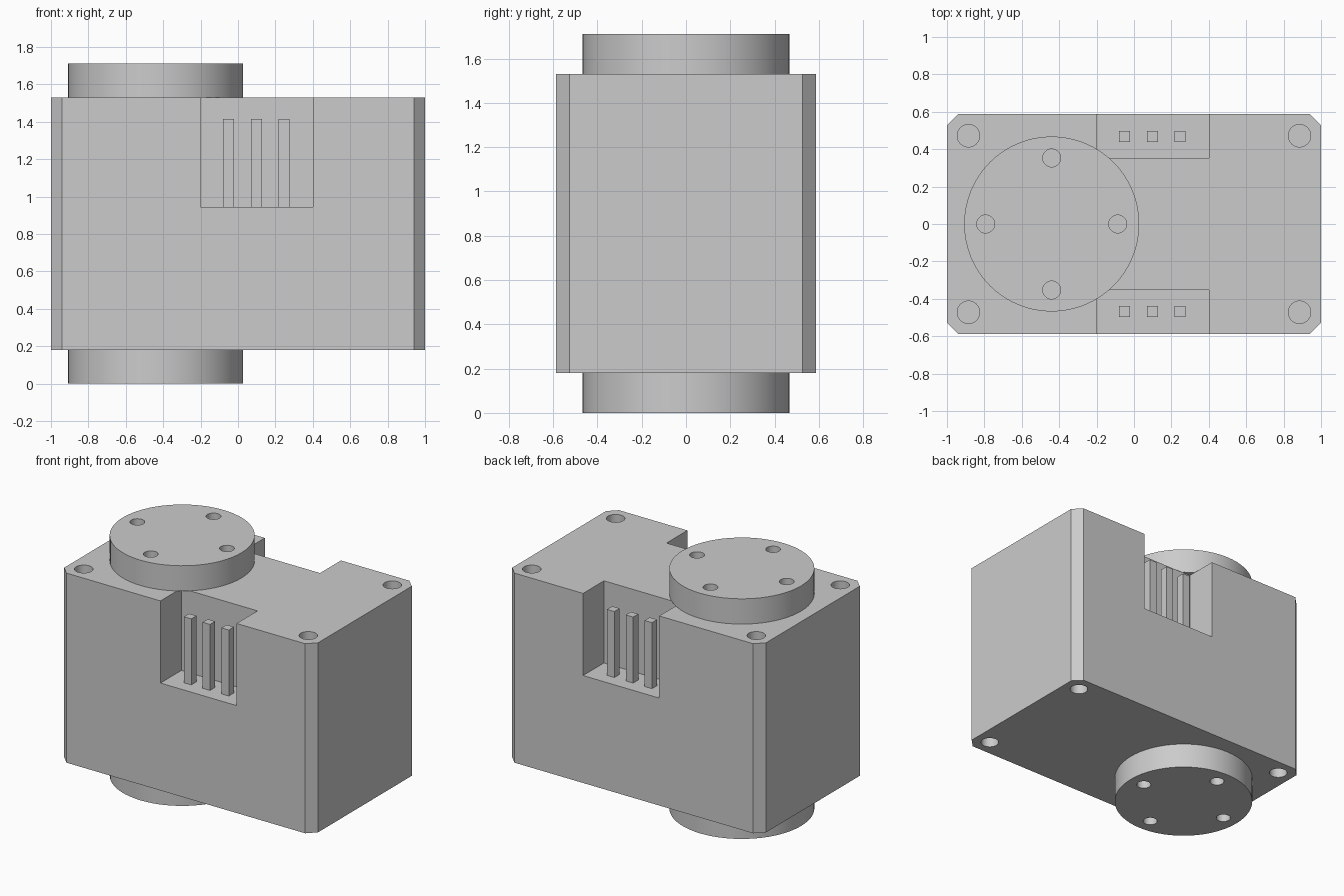
import bpy
import bmesh
from math import cos, sin, pi, radians
from mathutils import Vector

if "Cube" in bpy.data.objects:
    bpy.data.objects.remove(bpy.data.objects["Cube"], do_unlink=True)

# Main dimensions
HALF_X, HALF_Y, CHAMFER = 1.0, 0.587, 0.06
BASE, TOP, HEIGHT = 0.18, 1.53, 1.71
HUB_X, HUB_R = -0.44, 0.468
POCKET_FLOOR = 0.945

grey = bpy.data.materials.new("light_grey")
grey.use_nodes = True
grey.diffuse_color = (0.6, 0.6, 0.6, 1)
grey.node_tree.nodes["Principled BSDF"].inputs["Base Color"].default_value = (0.6, 0.6, 0.6, 1)


def prism(name, outline, z0, z1):
    """Extrude a counter-clockwise xy outline from z0 to z1."""
    bm = bmesh.new()
    face = bm.faces.new([bm.verts.new((x, y, z0)) for x, y in outline])
    grown = bmesh.ops.extrude_face_region(bm, geom=[face], use_keep_orig=True)
    verts = [g for g in grown["geom"] if isinstance(g, bmesh.types.BMVert)]
    bmesh.ops.translate(bm, verts=verts, vec=Vector((0, 0, z1 - z0)))
    bmesh.ops.recalc_face_normals(bm, faces=bm.faces)
    mesh = bpy.data.meshes.new(name)
    bm.to_mesh(mesh)
    bm.free()
    mesh.materials.append(grey)
    obj = bpy.data.objects.new(name, mesh)
    bpy.context.collection.objects.link(obj)
    return obj


def circle(x, y, r, n):
    return [(x + r * cos(2 * pi * i / n), y + r * sin(2 * pi * i / n)) for i in range(n)]


def box(x0, x1, y0, y1):
    return [(x0, y0), (x1, y0), (x1, y1), (x0, y1)]


def select_only(obj):
    bpy.ops.object.select_all(action="DESELECT")
    obj.select_set(True)
    bpy.context.view_layer.objects.active = obj


def cut(obj, cutters):
    """Subtract every cutter, then delete it."""
    select_only(obj)
    for cutter in cutters:
        cutter.hide_render = True
        mod = obj.modifiers.new("cut", "BOOLEAN")
        mod.operation = "DIFFERENCE"
        mod.solver = "EXACT"
        mod.object = cutter
        bpy.ops.object.modifier_apply(modifier=mod.name)
        bpy.data.objects.remove(cutter, do_unlink=True)
    bpy.ops.object.shade_smooth_by_angle(angle=radians(30))


# Housing with chamfered vertical corners
cx, cy = HALF_X - CHAMFER, HALF_Y - CHAMFER
outline = [(-cx, -HALF_Y), (cx, -HALF_Y), (HALF_X, -cy), (HALF_X, cy),
           (cx, HALF_Y), (-cx, HALF_Y), (-HALF_X, cy), (-HALF_X, -cy)]
housing = prism("housing", outline, BASE, TOP)

# Connector pockets and blind screw holes
cutters = [prism("pocket_cutter", box(-0.2, 0.4, *ys), POCKET_FLOOR, TOP + 0.1)
           for ys in ((-0.8, -0.352), (0.352, 0.8))]
for x in (-0.885, 0.885):
    for y in (-0.472, 0.472):
        for z0, z1 in ((BASE - 0.1, BASE + 0.2), (TOP - 0.2, TOP + 0.1)):
            cutters.append(prism("screw_cutter", circle(x, y, 0.06, 32), z0, z1))
cut(housing, cutters)

# Round hubs with four blind holes on the outer face
for name, z0, z1, h0, h1 in (("top_hub", TOP, HEIGHT, HEIGHT - 0.15, HEIGHT + 0.1),
                             ("bottom_hub", 0, BASE, -0.1, 0.15)):
    hub = prism(name, circle(HUB_X, 0, HUB_R, 64), z0, z1)
    cut(hub, [prism("hub_hole_cutter", circle(x, y, 0.048, 32), h0, h1)
              for x, y in circle(HUB_X, 0, 0.353, 4)])

# Three square pins in each pocket
for side, y in (("front", -0.467), ("back", 0.467)):
    for i in range(3):
        x, h = -0.05 + 0.148 * i, 0.029
        prism(f"{side}_pin_{i + 1}", box(x - h, x + h, y - h, y + h), POCKET_FLOOR, 1.415)
